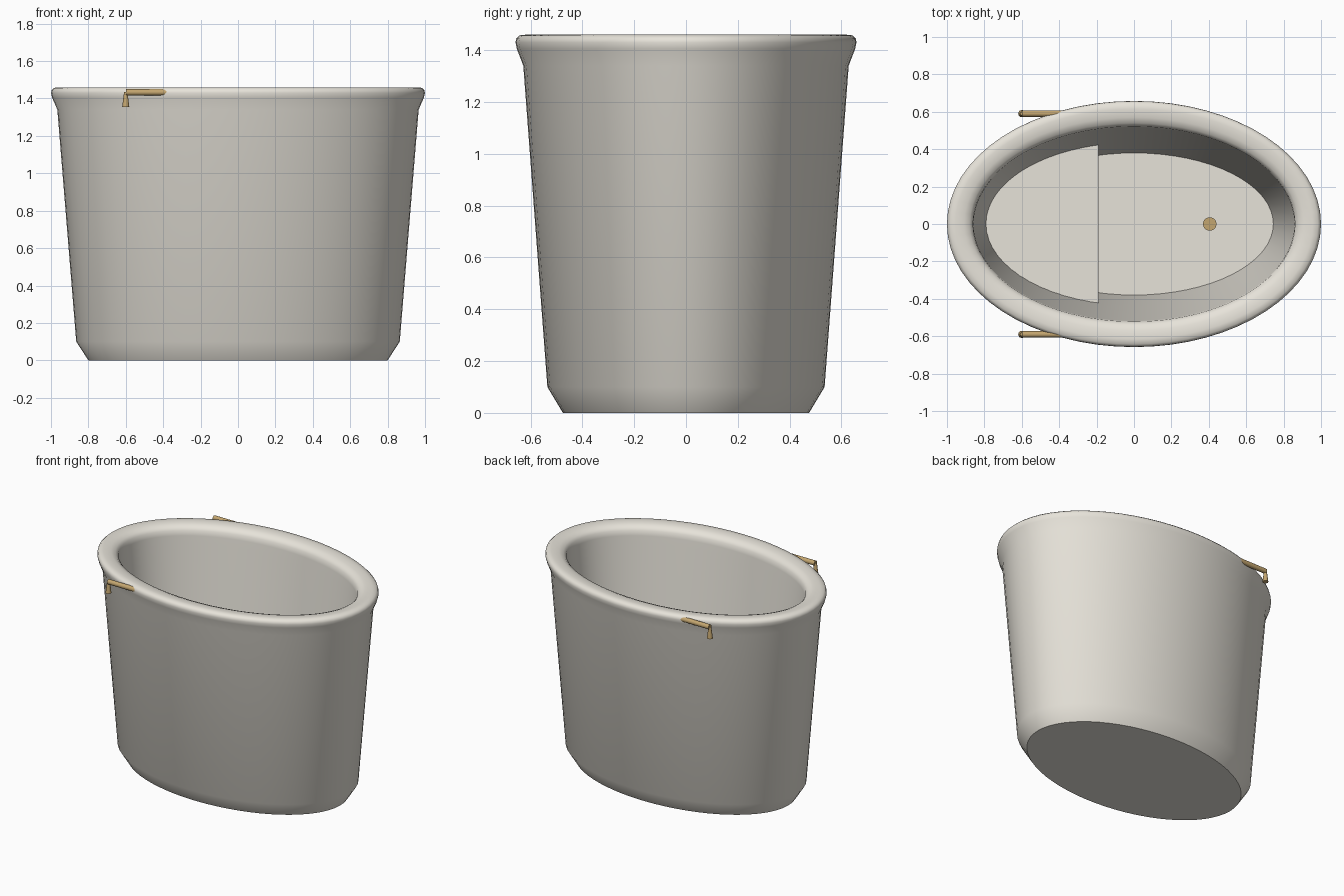
import bpy, bmesh, math
from mathutils import Matrix, Vector

if "Cube" in bpy.data.objects:
    bpy.data.objects.remove(bpy.data.objects["Cube"])

SEG = 64
FLOOR, SEAT = 0.10, 0.62


def material(name, rgb):
    m = bpy.data.materials.new(name)
    m.diffuse_color = (*rgb, 1)
    m.use_nodes = True
    m.node_tree.nodes["Principled BSDF"].inputs["Base Color"].default_value = m.diffuse_color
    return m


ceramic = material("ceramic", (0.80, 0.77, 0.70))
brass = material("brass", (0.55, 0.38, 0.16))


def finish(name, bm, mat, angle=50):
    bmesh.ops.recalc_face_normals(bm, faces=bm.faces)
    me = bpy.data.meshes.new(name)
    bm.to_mesh(me)
    bm.free()
    ob = bpy.data.objects.new(name, me)
    bpy.context.collection.objects.link(ob)
    me.materials.append(mat)
    bpy.ops.object.select_all(action='DESELECT')
    ob.select_set(True)
    bpy.context.view_layer.objects.active = ob
    bpy.ops.object.shade_smooth_by_angle(angle=math.radians(angle))
    return ob


def loft(bm, rings):
    """Skin a list of closed point loops and cap both ends."""
    loops = [[bm.verts.new(p) for p in r] for r in rings]
    n = len(loops[0])
    for a, b in zip(loops, loops[1:]):
        for i in range(n):
            j = (i + 1) % n
            bm.faces.new((a[i], a[j], b[j], b[i]))
    bm.faces.new(loops[0])
    bm.faces.new(loops[-1])


def ellipse(rx, ry, z, t0=0.0, t1=2 * math.pi, n=SEG):
    return [(rx * math.cos(t0 + (t1 - t0) * i / n),
             ry * math.sin(t0 + (t1 - t0) * i / n), z) for i in range(n)]


# tub shell: oval section, profile runs up outside, over the rim, down inside
profile = [(0.80, 0.475, 0), (0.865, 0.535, 0.10), (0.966, 0.628, 1.34),
           (0.994, 0.653, 1.405), (1.0, 0.658, 1.43), (0.996, 0.655, 1.445),
           (0.983, 0.643, 1.457), (0.955, 0.615, 1.46), (0.91, 0.57, 1.457),
           (0.88, 0.54, 1.445), (0.862, 0.522, 1.425), (0.858, 0.518, 1.39),
           (0.856, 0.512, 1.34), (0.745, 0.38, FLOOR)]
bm = bmesh.new()
loft(bm, [ellipse(*p) for p in profile])
finish("tub", bm, ceramic)


# seat: solid step filling one end, following the inner wall
def seat_ring(rx, ry, z):
    t = math.acos(-0.19 / rx)
    return ellipse(rx, ry, z, t, 2 * math.pi - t, 32) + \
        [(-0.19, -ry * math.sin(t), z)]


bm = bmesh.new()
loft(bm, [seat_ring(0.755, 0.392, FLOOR - 0.01), seat_ring(0.806, 0.446, SEAT)])
finish("seat", bm, ceramic)


def rod(bm, a, b, r1, r2):
    a, b = Vector(a), Vector(b)
    rot = (b - a).to_track_quat('Z', 'Y').to_matrix().to_4x4()
    bmesh.ops.create_cone(bm, cap_ends=True, segments=20, radius1=r1, radius2=r2,
                          depth=(b - a).length,
                          matrix=Matrix.Translation((a + b) / 2) @ rot)


# drain plug in the floor
bm = bmesh.new()
rod(bm, (0.405, 0, FLOOR - 0.01), (0.405, 0, FLOOR + 0.015), 0.036, 0.036)
finish("drain", bm, brass)

# grab handles on both long sides: bar on two flared posts
for side, y in (("front", -0.59), ("back", 0.59)):
    bm = bmesh.new()
    rod(bm, (-0.60, y, 1.433), (-0.25, y, 1.433), 0.017, 0.017)
    for x in (-0.60, -0.25):
        rod(bm, (x, y, 1.355), (x, y, 1.435), 0.019, 0.009)
    finish(side + "_handle", bm, brass)
